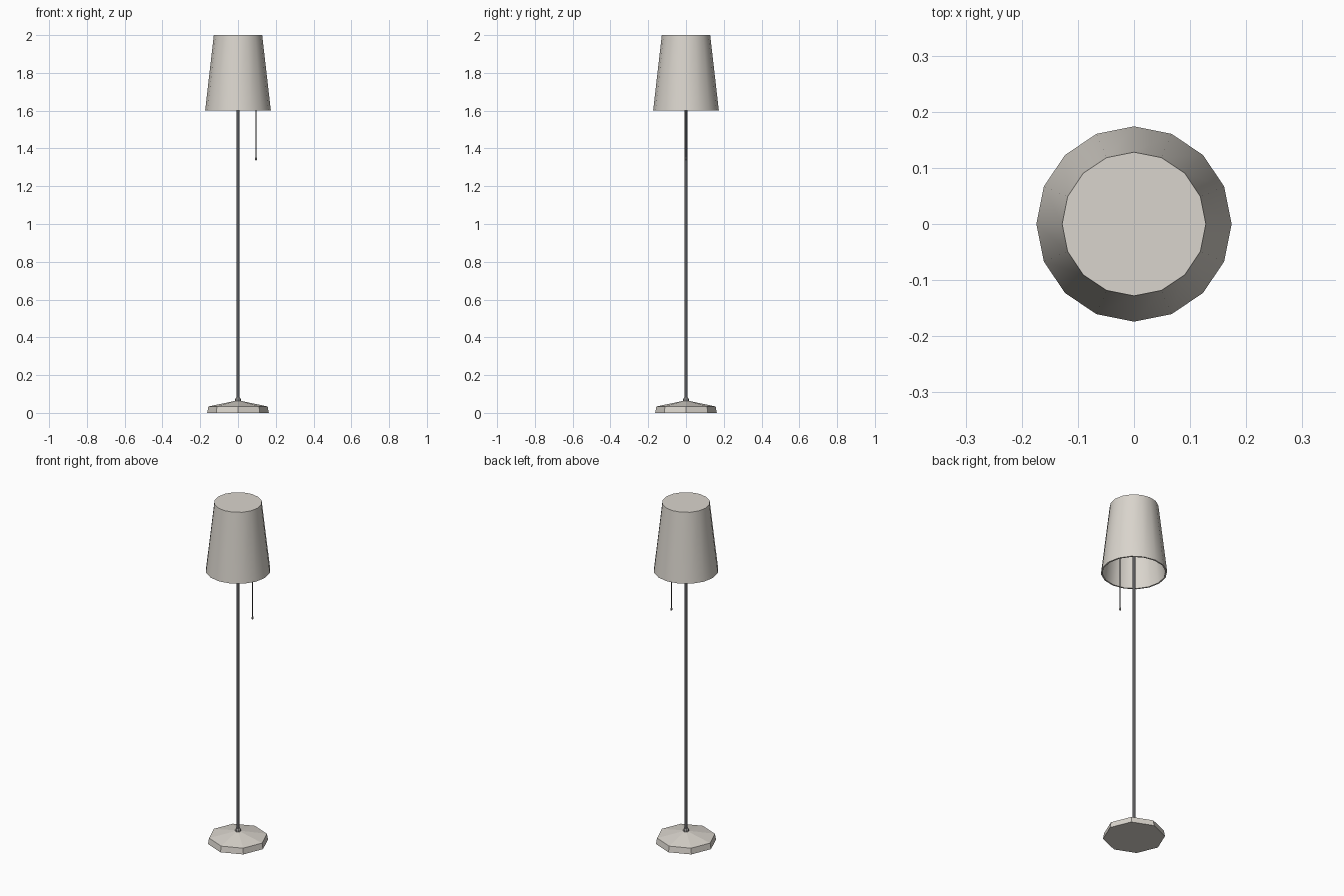
import bpy, math

if "Cube" in bpy.data.objects:
    bpy.data.objects.remove(bpy.data.objects["Cube"])


def material(name, rgb):
    m = bpy.data.materials.new(name)
    m.diffuse_color = (*rgb, 1)
    m.use_nodes = True
    m.node_tree.nodes["Principled BSDF"].inputs["Base Color"].default_value = m.diffuse_color
    return m


ivory = material("ivory", (0.70, 0.665, 0.61))
dark_metal = material("dark_metal", (0.10, 0.10, 0.105))
grey_metal = material("grey_metal", (0.35, 0.34, 0.33))


def lathe(name, profile, sides, mat, x=0.0, smooth=None):
    """Revolve (radius, z) rings; both ends of the profile are capped."""
    verts, faces = [], []
    for r, z in profile:
        for i in range(sides):
            a = 2 * math.pi * i / sides
            verts.append((x + r * math.cos(a), r * math.sin(a), z))
    for k in range(len(profile) - 1):
        for i in range(sides):
            j = (i + 1) % sides
            lo, hi = k * sides, (k + 1) * sides
            faces.append((lo + i, lo + j, hi + j, hi + i))
    last = (len(profile) - 1) * sides
    faces.append(tuple(reversed(range(sides))))
    faces.append(tuple(range(last, last + sides)))
    me = bpy.data.meshes.new(name)
    me.from_pydata(verts, [], faces)
    me.materials.append(mat)
    ob = bpy.data.objects.new(name, me)
    bpy.context.collection.objects.link(ob)
    if smooth:
        bpy.ops.object.select_all(action='DESELECT')
        bpy.context.view_layer.objects.active = ob
        ob.select_set(True)
        bpy.ops.object.shade_smooth_by_angle(angle=math.radians(smooth))
    return ob


# Eight-sided foot with a shallow sloping top
lathe("base", [(0.163, 0), (0.157, 0.034), (0.012, 0.064)], 8, ivory)

# Collar where the pole meets the foot
lathe("collar", [(0.015, 0.058), (0.015, 0.074), (0.011, 0.081)], 8, grey_metal)

# Pole reaching up to the closed top of the shade
lathe("pole", [(0.009, 0.06), (0.009, 1.99)], 8, dark_metal, smooth=50)

# Hollow shade: inner ceiling, inner wall, bottom rim, outer wall, top
lathe("shade", [(0.121, 1.992), (0.166, 1.6), (0.174, 1.6), (0.128, 2.0)],
      16, ivory, smooth=30)

# Pull cord and its end bead
lathe("pull_cord", [(0.003, 1.35), (0.003, 1.99)], 6, dark_metal, x=0.095)
lathe("pull_bead", [(0.003, 1.337), (0.006, 1.341), (0.006, 1.348), (0.003, 1.354)],
      6, grey_metal, x=0.095)
